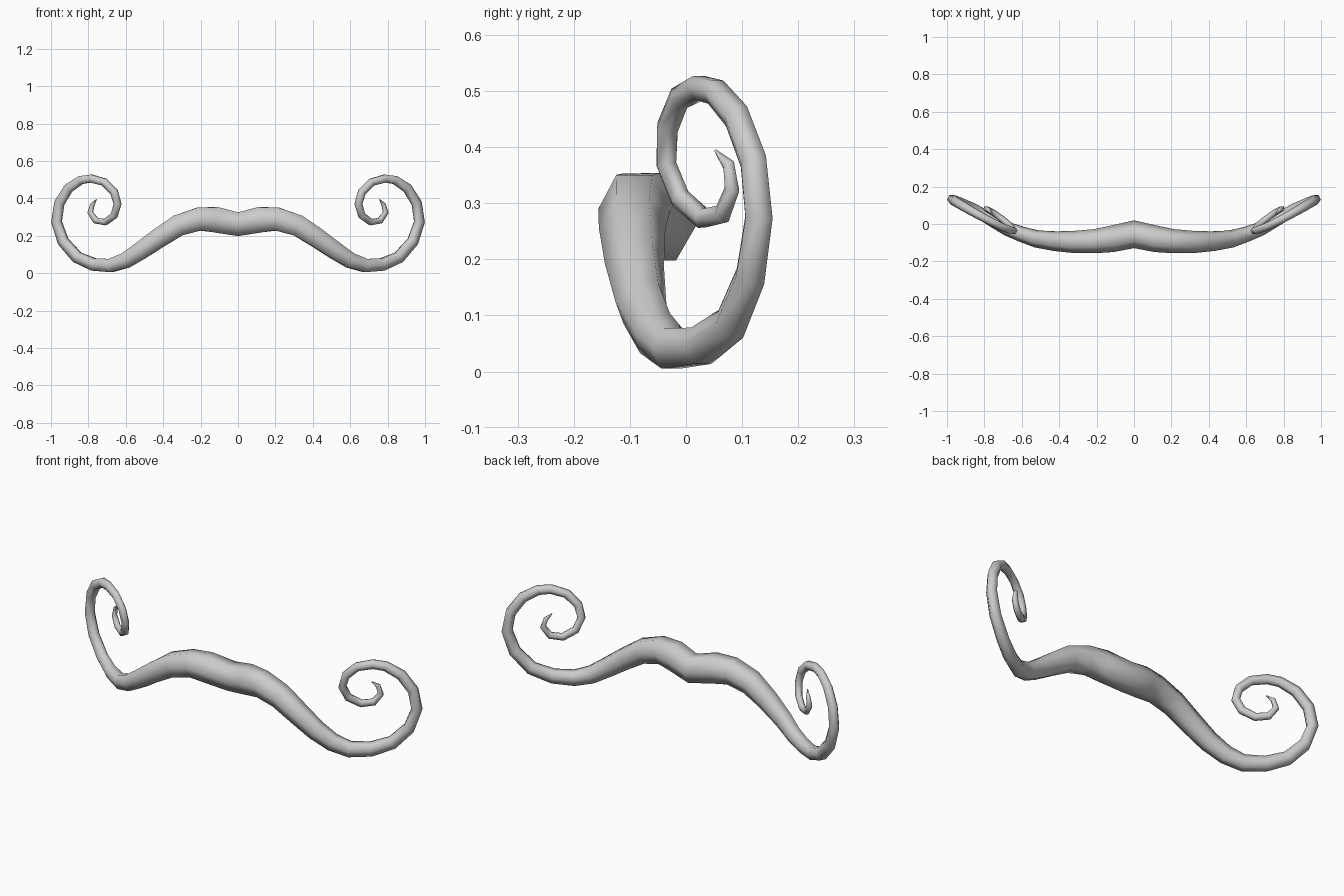
import bpy, bmesh, math
from mathutils import Vector

if "Cube" in bpy.data.objects:
    bpy.data.objects.remove(bpy.data.objects["Cube"])

grey = bpy.data.materials.new("plain grey")
grey.diffuse_color = (0.6, 0.6, 0.6, 1)
grey.use_nodes = True
grey.node_tree.nodes["Principled BSDF"].inputs["Base Color"].default_value = grey.diffuse_color

# Centre line of one half: x, y, z, half thickness
PATH = [
    (0, -.055, .262, .064), (.12, -.08, .286, .068), (.21, -.092, .289, .062),
    (.32, -.096, .255, .057), (.42, -.092, .19, .051), (.52, -.08, .12, .045),
    (.60, -.055, .068, .040), (.68, -.025, .041, .036), (.77, .027, .046, .033),
    (.86, .08, .085, .030), (.935, .115, .17, .028), (.97, .13, .275, .026),
    (.955, .12, .375, .025), (.905, .09, .455, .024), (.84, .053, .498, .022),
    (.785, .023, .506, .021), (.715, -.012, .487, .020), (.663, -.033, .435, .020),
    (.644, -.035, .37, .019), (.662, -.01, .308, .018), (.71, .03, .273, .017),
    (.76, .065, .281, .016), (.79, .082, .325, .014), (.778, .076, .368, .011),
    (.757, .052, .394, .002),
]
SIDES = 6

bm = bmesh.new()
rings = []
for i, (x, y, z, r) in enumerate(PATH):
    centre = Vector((x, y, z))
    before = Vector(PATH[max(i - 1, 0)][:3])
    after = Vector(PATH[min(i + 1, len(PATH) - 1)][:3])
    # the middle ring lies flat on the mirror plane
    along = Vector((1, 0, 0)) if i == 0 else (after - before).normalized()
    # the cross-section turns gradually with the slanted curl
    ref = Vector((-.55 * min(max((x - .3) / .35, 0), 1), 1, 0))
    up = along.cross(ref).normalized()
    side = up.cross(along)
    depth = r * (1.16 if i == 0 else 1.04)
    height = r / math.sin(math.pi / 3)
    rings.append([bm.verts.new(centre + side * depth * math.cos(a) + up * height * math.sin(a))
                  for a in (2 * math.pi * k / SIDES for k in range(SIDES))])

# Skin the rings and close the tip
for a, b in zip(rings, rings[1:]):
    for k in range(SIDES):
        n = (k + 1) % SIDES
        bm.faces.new((a[k], a[n], b[n], b[k]))
bm.faces.new(rings[-1])
bmesh.ops.recalc_face_normals(bm, faces=bm.faces)

mesh = bpy.data.meshes.new("moustache")
bm.to_mesh(mesh)
bm.free()
mesh.materials.append(grey)
moustache = bpy.data.objects.new("moustache", mesh)
bpy.context.collection.objects.link(moustache)

# Second half
mirror = moustache.modifiers.new("mirror", 'MIRROR')
mirror.use_clip = True
mirror.merge_threshold = 0.0005

bpy.context.view_layer.objects.active = moustache
moustache.select_set(True)
bpy.ops.object.modifier_apply(modifier="mirror")
bpy.ops.object.shade_smooth_by_angle(angle=math.radians(65))
# Keep outward normals over the joined shape
bm = bmesh.new()
bm.from_mesh(mesh)
bmesh.ops.recalc_face_normals(bm, faces=bm.faces)
bm.to_mesh(mesh)
bm.free()
